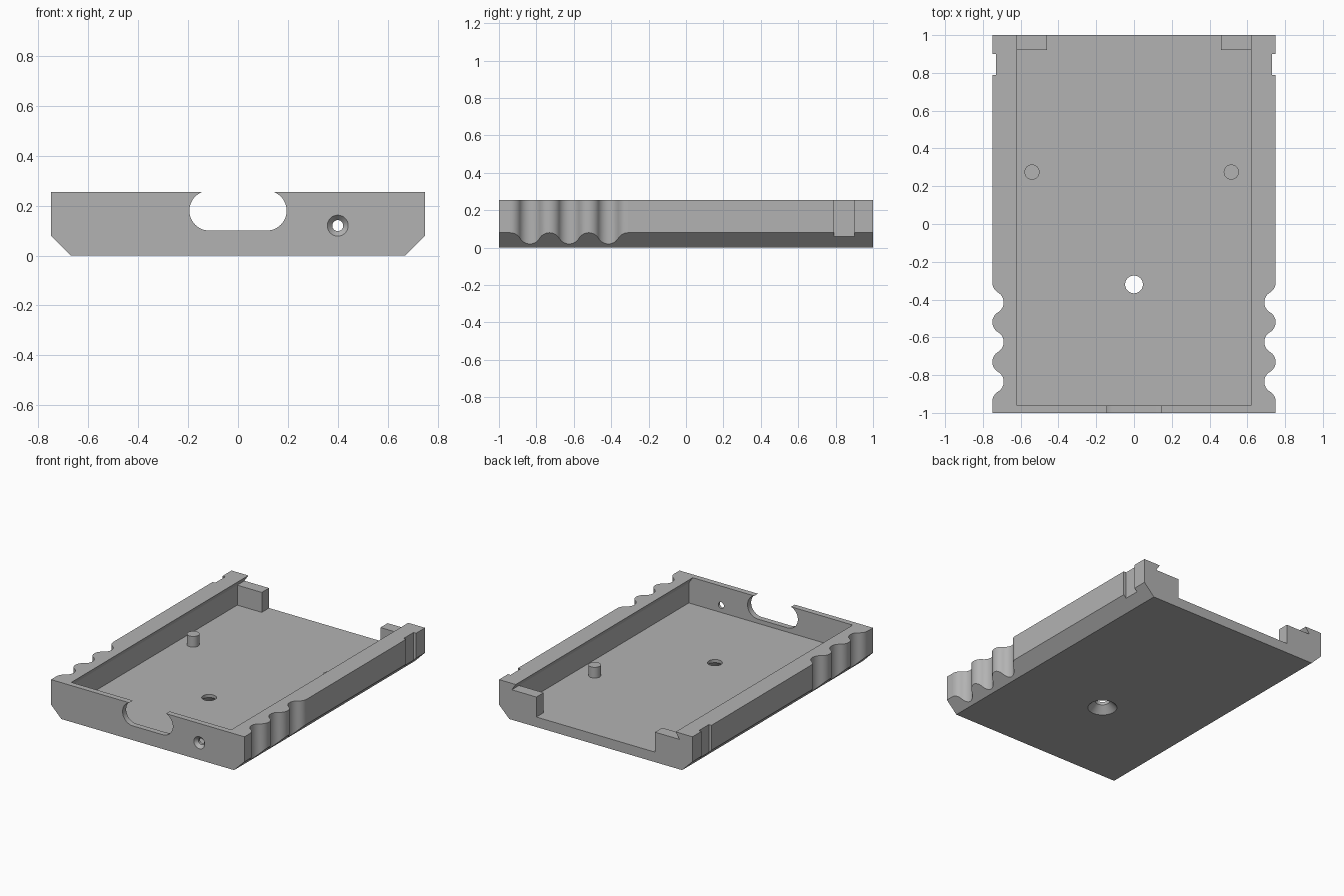
import bpy, bmesh, math
from mathutils import Vector

old = bpy.data.objects.get("Cube")
if old:
    bpy.data.objects.remove(old, do_unlink=True)

grey = bpy.data.materials.new("matte_grey")
grey.use_nodes = True
colour = (0.45, 0.45, 0.45, 1)
grey.diffuse_color = colour
grey.node_tree.nodes["Principled BSDF"].inputs["Base Color"].default_value = colour

H, FLOOR, LEDGE, FRONT = 0.255, 0.07, 0.21, -0.96


def make(name, bm):
    bmesh.ops.recalc_face_normals(bm, faces=bm.faces)
    mesh = bpy.data.meshes.new(name)
    bm.to_mesh(mesh)
    bm.free()
    mesh.materials.append(grey)
    ob = bpy.data.objects.new(name, mesh)
    bpy.context.collection.objects.link(ob)
    return ob


def prism(name, pts, axis, lo, hi):
    """Extrude a flat outline along y (points are x, z) or z (points are x, y)."""
    bm = bmesh.new()
    place = (lambda p: (p[0], lo, p[1])) if axis == "y" else (lambda p: (p[0], p[1], lo))
    face = bm.faces.new([bm.verts.new(place(p)) for p in pts])
    ext = bmesh.ops.extrude_face_region(bm, geom=[face])
    step = Vector((0, hi - lo, 0)) if axis == "y" else Vector((0, 0, hi - lo))
    bmesh.ops.translate(bm, vec=step, verts=[v for v in ext["geom"] if isinstance(v, bmesh.types.BMVert)])
    return make(name, bm)


def box(name, x, y, z):
    return prism(name, [(x[0], y[0]), (x[1], y[0]), (x[1], y[1]), (x[0], y[1])], "z", *z)


def lathe(name, rings, origin, axis="z", n=48):
    """Solid of revolution from (radius, distance) rings."""
    bm = bmesh.new()
    loops = []
    for r, d in rings:
        loop = []
        for i in range(n):
            a = math.tau * i / n
            c, s = r * math.cos(a), r * math.sin(a)
            co = (c, s, d) if axis == "z" else (c, d, s)
            loop.append(bm.verts.new(Vector(origin) + Vector(co)))
        loops.append(loop)
    for a, b in zip(loops, loops[1:]):
        for i in range(n):
            j = (i + 1) % n
            bm.faces.new((a[i], a[j], b[j], b[i]))
    bm.faces.new(loops[0])
    bm.faces.new(loops[-1])
    return make(name, bm)


def combine(target, tool, operation="DIFFERENCE"):
    tool.hide_render = True
    mod = target.modifiers.new("combine", "BOOLEAN")
    mod.operation, mod.solver, mod.object = operation, "EXACT", tool
    bpy.context.view_layer.objects.active = target
    bpy.ops.object.modifier_apply(modifier=mod.name)
    bpy.data.objects.remove(tool, do_unlink=True)


def both_sides(pts):
    return pts + [(-x, z) for x, z in reversed(pts)]


# Tray body with chamfered lower sides
tray = prism("tray", both_sides([(0.67, 0), (0.75, 0.08), (0.75, H)]), "y", -1, 1)

# Cavity, open at the back, with undercut lips for a sliding lid
combine(tray, prism("cavity", both_sides(
    [(0.65, FLOOR), (0.65, LEDGE), (0.62, H), (0.62, 0.3)]), "y", FRONT, 1.1))

# Wavy finger grips made of tangent arcs, and a latch notch, on each side
half, depth = 0.105, 0.06
phi = 2 * math.atan(depth / half)
rad = half / (2 * math.sin(phi))
wave = []
for i in range(6):
    crest = -0.31 - half * i
    for k in range(16):
        t = k / 16
        if t < 0.5:
            a = phi * t * 2
            dy, dx = rad * math.sin(a), rad * (1 - math.cos(a))
        else:
            a = phi * (1 - t) * 2
            dy, dx = half - rad * math.sin(a), depth - rad * (1 - math.cos(a))
        wave.append((0.7499 - (dx if i % 2 == 0 else depth - dx), crest - dy))
wave.append((0.7499, -0.31 - 6 * half))
wave += [(0.9, wave[-1][1]), (0.9, wave[0][1])]
for s in (1, -1):
    combine(tray, prism("grip_cutter", [(s * x, y) for x, y in wave], "z", -0.1, 0.4))
    combine(tray, box("notch_cutter", sorted((s * 0.73, s * 0.9)), (0.79, 0.9), (0.055, 0.4)))

# Rounded port in the front wall
port = []
for s, start in ((1, -90), (-1, 90)):
    for i in range(25):
        a = math.radians(start + 180 * i / 24)
        port.append((s * 0.115 + 0.08 * math.cos(a), 0.18 + 0.08 * math.sin(a)))
combine(tray, prism("port_cutter", port, "y", -1.1, -0.9))

# Countersunk screw holes in the front wall and the floor
combine(tray, lathe("front_hole", [(0.042, -0.1), (0.042, 0), (0.022, 0.022), (0.022, 0.1)],
                    (0.4, -1, 0.12), "y"))
combine(tray, lathe("floor_hole", [(0.095, -0.1), (0.095, 0), (0.047, 0.048), (0.047, 0.15)],
                    (0, -0.32, 0)))

# Corner posts at the open end
for s in (1, -1):
    combine(tray, box("corner_post", sorted((s * 0.46, s * 0.66)), (0.92, 1), (0.05, LEDGE)), "UNION")

# Locating pins on the floor
for x in (-0.54, 0.515):
    combine(tray, lathe("pin", [(0.04, 0.05), (0.04, 0.145)], (x, 0.275, 0)), "UNION")

bpy.ops.object.select_all(action="DESELECT")
tray.select_set(True)
bpy.context.view_layer.objects.active = tray
bpy.ops.object.shade_smooth_by_angle(angle=math.radians(25))
